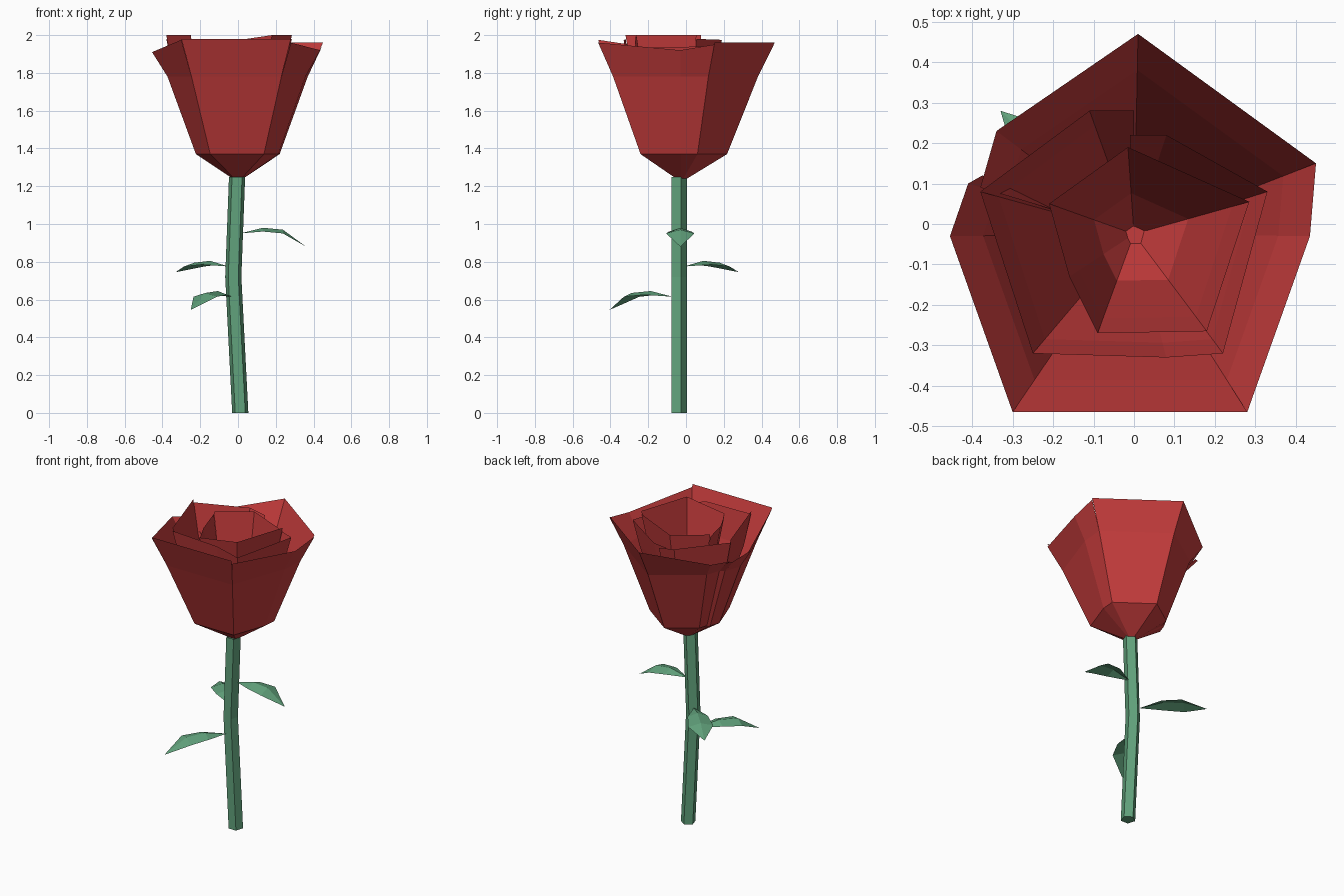
import bpy
from math import sin, cos, pi
from mathutils import Vector

if "Cube" in bpy.data.objects:
    bpy.data.objects.remove(bpy.data.objects["Cube"])


def material(name, rgb):
    m = bpy.data.materials.new(name)
    m.diffuse_color = (*rgb, 1)
    m.use_nodes = True
    m.node_tree.nodes["Principled BSDF"].inputs["Base Color"].default_value = m.diffuse_color
    return m


RED = material("petal_red", (0.56, 0.045, 0.045))
GREEN = material("stem_green", (0.12, 0.36, 0.20))


def make(name, verts, faces, mat):
    me = bpy.data.meshes.new(name)
    me.from_pydata([tuple(v) for v in verts], [], faces)
    me.materials.append(mat)
    me.update()
    ob = bpy.data.objects.new(name, me)
    bpy.context.collection.objects.link(ob)
    return ob


def petal(name, rim, fractions=(0.06, 0.49, 0.82)):
    """Sheet lofted from the flower base up to the rim points (x, y, z)."""
    cx, cy, n = 0.0, -0.025, len(rim)
    verts = []
    for f, z in zip(fractions, (1.24, 1.37, 1.78)):
        verts += [(cx + (x - cx) * f, cy + (y - cy) * f, z) for x, y, _ in rim]
    verts += rim
    faces = [(r * n + i, r * n + i + 1, r * n + n + i + 1, r * n + n + i)
             for r in range(3) for i in range(n - 1)]
    return make(name, verts, faces, RED)


# Outer petals
outer = {
    "front": [(-0.30, -0.465, 1.98), (0.28, -0.465, 1.98)],
    "right": [(0.28, -0.465, 1.96), (0.435, -0.03, 1.92), (0.45, 0.15, 1.95)],
    "back_right": [(0.45, 0.15, 1.96), (0.01, 0.47, 1.96)],
    "back_left": [(0.01, 0.47, 1.96), (-0.34, 0.23, 1.88), (-0.38, 0.09, 1.86)],
    "left": [(-0.375, 0.12, 1.86), (-0.41, 0.10, 1.87), (-0.455, -0.03, 1.91),
             (-0.30, -0.465, 1.975)],
}
for k, rim in outer.items():
    petal("outer_petal_" + k, rim)

# Middle petals
middle = {
    "front": [(-0.25, -0.32, 1.98), (0.08, -0.33, 1.97), (0.22, -0.32, 1.93)],
    "right": [(0.22, -0.32, 1.93), (0.33, 0.08, 1.94)],
    "back_right": [(0.33, 0.08, 1.94), (0.08, 0.22, 1.91), (-0.01, 0.22, 1.9)],
    "back_left": [(0.0, 0.28, 1.92), (-0.11, 0.28, 1.94), (-0.38, 0.08, 1.98)],
    "left": [(-0.38, 0.08, 2.0), (-0.25, -0.32, 2.0)],
}
for k, rim in middle.items():
    petal("middle_petal_" + k, rim, (0.06, 0.50, 0.88))

# Inner petals
inner = {
    "front": [(-0.09, -0.27, 1.96), (0.18, -0.265, 2.0)],
    "right": [(0.18, -0.265, 2.0), (0.285, 0.055, 2.0)],
    "back_right": [(0.285, 0.055, 1.98), (-0.015, 0.19, 1.975)],
    "back_left": [(-0.015, 0.19, 1.975), (-0.21, 0.05, 1.975)],
    "left": [(-0.21, 0.05, 1.96), (-0.16, -0.13, 1.95), (-0.09, -0.27, 1.95)],
}
for k, rim in inner.items():
    petal("inner_petal_" + k, rim, (0.08, 0.47, 0.85))

# Floor at the bottom of the flower
make("flower_base", [(0.035 * cos(2 * pi * i / 5 + pi / 2),
                      -0.025 + 0.035 * sin(2 * pi * i / 5 + pi / 2), 1.245)
                     for i in range(5)], [(0, 1, 2, 3, 4)], RED)

# Bent five-sided stem
verts = []
for cx, z in ((0.012, 0), (-0.025, 0.72), (-0.005, 1.25)):
    for i in range(5):
        a = 2 * pi * i / 5 + pi / 2
        verts.append((cx + 0.045 * cos(a), -0.04 + 0.045 * sin(a), z))
faces = [(r * 5 + i, r * 5 + (i + 1) % 5, r * 5 + 5 + (i + 1) % 5, r * 5 + 5 + i)
         for r in range(2) for i in range(5)]
faces += [(4, 3, 2, 1, 0)]
make("stem", verts, faces, GREEN)


def leaf(name, base, tip):
    """Arched leaf with a raised midrib."""
    base, tip = Vector(base), Vector(tip)
    run = tip - base
    side = Vector((-run.y, run.x, 0)).normalized()
    verts = [base]
    for t, width, z in ((0.35, 0.06, 0.03), (0.65, 0.075, 0.02)):
        p = base + run * t
        p.z = base.z + z
        drop = Vector((0, 0, 0.02))
        verts += [p + side * width - drop, p, p - side * width - drop]
    verts.append(tip)
    faces = [(0, 2, 1), (0, 3, 2), (1, 2, 5, 4), (2, 3, 6, 5), (4, 5, 7), (5, 6, 7)]
    make(name, verts, faces, GREEN)


# Leaves
leaf("right_leaf", (0.01, -0.03, 0.95), (0.36, -0.03, 0.88))
leaf("back_leaf", (-0.05, -0.01, 0.775), (-0.33, 0.28, 0.745))
leaf("front_leaf", (-0.03, -0.07, 0.615), (-0.25, -0.405, 0.545))
